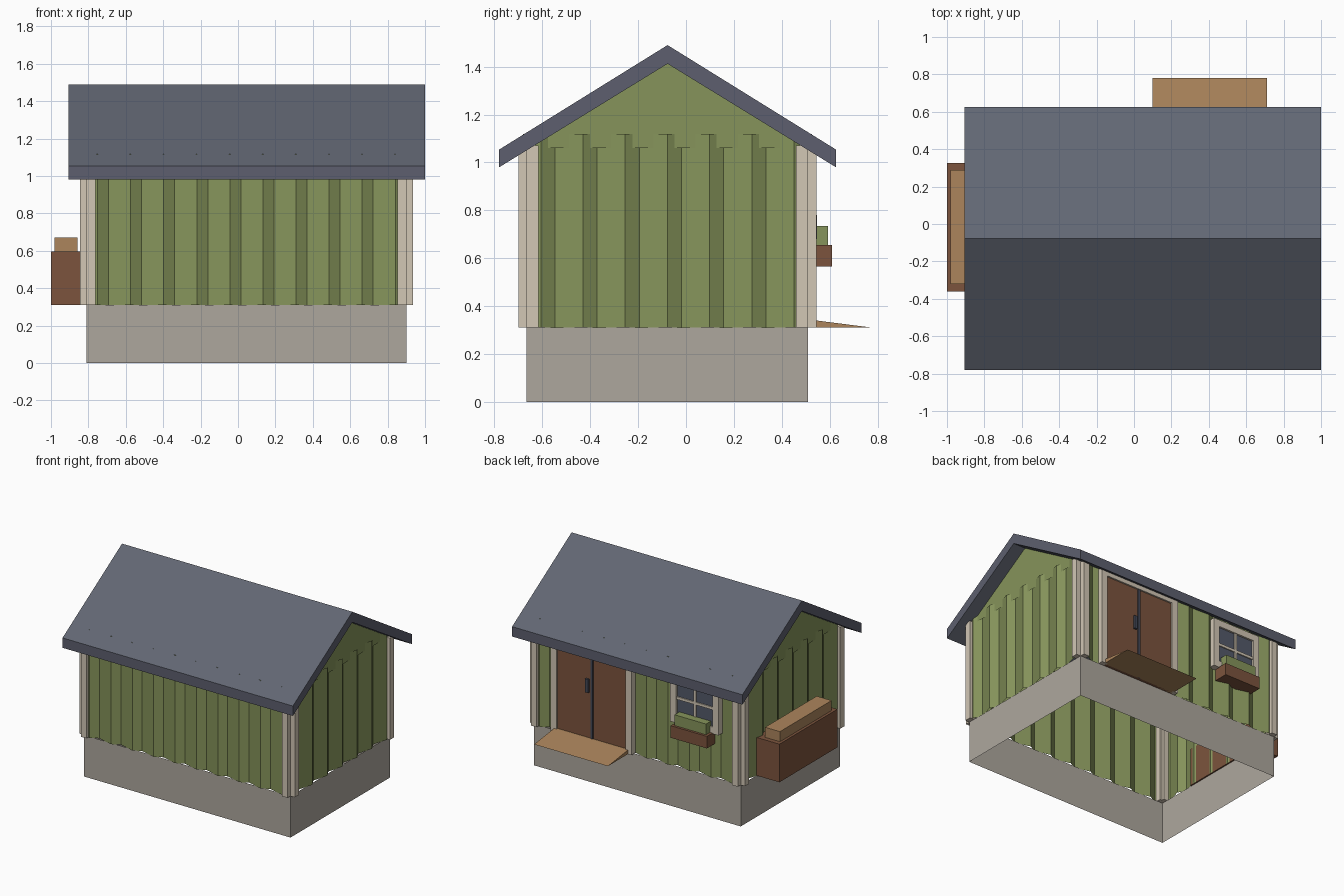
import bpy, math

if "Cube" in bpy.data.objects:
    bpy.data.objects.remove(bpy.data.objects["Cube"])


def mat(name, r, g, b):
    m = bpy.data.materials.new(name)
    lin = [((c / 255 + 0.055) / 1.055) ** 2.4 for c in (r, g, b)]
    m.diffuse_color = (*lin, 1)
    m.use_nodes = True
    m.node_tree.nodes["Principled BSDF"].inputs["Base Color"].default_value = m.diffuse_color
    return m


GREEN = mat("green siding", 134, 148, 91)
STONE = mat("grey foundation", 174, 167, 158)
TRIM = mat("cream trim", 210, 199, 181)
ROOF = mat("slate roof", 98, 103, 115)
EDGE = mat("roof edge", 93, 95, 110)
BROWN = mat("dark brown wood", 124, 84, 61)
TAN = mat("tan wood", 172, 133, 92)
GLASS = mat("window glass", 84, 90, 106)
METAL = mat("dark metal", 68, 72, 86)


def mesh(name, verts, faces, *mats):
    me = bpy.data.meshes.new(name)
    me.from_pydata(verts, [], faces)
    for m in mats:
        me.materials.append(m)
    ob = bpy.data.objects.new(name, me)
    bpy.context.collection.objects.link(ob)
    return ob


def box(name, x0, x1, y0, y1, z0, z1, m):
    v = [(x, y, z) for z in (z0, z1) for x, y in ((x0, y0), (x1, y0), (x1, y1), (x0, y1))]
    f = [(3, 2, 1, 0), (4, 5, 6, 7)] + [(i, (i + 1) % 4, (i + 1) % 4 + 4, i + 4) for i in range(4)]
    return mesh(name, v, f, m)


def prism_x(name, prof, x0, x1, *mats):
    """Extrude a counter-clockwise (y, z) profile along x."""
    n = len(prof)
    v = [(x, y, z) for x in (x0, x1) for y, z in prof]
    f = [tuple(range(n - 1, -1, -1)), tuple(range(n, 2 * n))]
    f += [(i, (i + 1) % n, (i + 1) % n + n, i + n) for i in range(n)]
    return mesh(name, v, f, *mats)


X0, X1, Y0, Y1 = -0.81, 0.90, -0.665, 0.51
FLOOR, RIDGE_Y = 0.31, -0.077
corners = [(X0, Y0), (X1, Y0), (X1, Y1), (X0, Y1)]

# open foundation skirt
mesh("foundation", [(x, y, z) for z in (0, FLOOR) for x, y in corners],
     [(i, (i + 1) % 4, (i + 1) % 4 + 4, i + 4) for i in range(4)], STONE)


# corrugated wall sheets, three facets per wave
def wall(name, a, b):
    dx, dy = b[0] - a[0], b[1] - a[1]
    length = math.hypot(dx, dy)
    dx, dy = dx / length, dy / length
    n = round(length / 0.0588)
    verts = []
    for i in range(n + 1):
        t = length * i / n
        h = 0.019 * math.sin(2 * math.pi * i / 3)
        for z in (FLOOR, 1.118):
            verts.append((a[0] + dx * t + dy * h, a[1] + dy * t - dx * h, z))
    mesh(name, verts, [(2 * i, 2 * i + 2, 2 * i + 3, 2 * i + 1) for i in range(n)], GREEN)


for i, side in enumerate(("front", "right", "back", "left")):
    wall(side + "_wall", corners[i], corners[(i + 1) % 4])

# flat gable ends
for name, x, order in (("right_gable", X1, (0, 1, 2, 3, 4)), ("left_gable", X0, (4, 3, 2, 1, 0))):
    mesh(name, [(x, Y0 + 0.02, 1.06), (x, Y1 - 0.02, 1.06), (x, Y1 - 0.02, 1.085),
                (x, RIDGE_Y, 1.43), (x, Y0 + 0.02, 1.085)], [order], GREEN)

# notched corner trims: one board on each face
for sx, cx in ((-1, X0), (1, X1)):
    for sy, cy in ((-1, Y0), (1, Y1)):
        xs = sorted((cx, cx - sx * 0.047))
        ys = sorted((cy + sy * 0.035, cy - sy * 0.03))
        box("corner_board_long", *xs, *ys, FLOOR, 1.07, TRIM)
        xs = sorted((cx + sx * 0.035, cx - sx * 0.03))
        ys = sorted((cy, cy - sy * 0.05))
        box("corner_board_end", *xs, *ys, FLOOR, 1.07, TRIM)

# roof: chevron profile, sloping tops coloured apart from edges
roof = prism_x("roof", [(-0.78, 0.98), (RIDGE_Y, 1.412), (0.626, 0.98),
                        (0.626, 1.054), (RIDGE_Y, 1.49), (-0.78, 1.054)],
               -0.905, 1.0, ROOF, EDGE)
for p in roof.data.polygons:
    p.material_index = 0 if 0.5 < abs(p.normal.z) else 1

# double door with trim, centre strip, handle and ramp
box("door", 0.115, 0.695, 0.48, 0.531, FLOOR, 1.0, BROWN)
for x in (0.07, 0.69):
    box("door_side_trim", x, x + 0.05, 0.48, 0.545, FLOOR, 1.045, TRIM)
box("door_top_trim", 0.07, 0.74, 0.48, 0.543, 1.0, 1.045, TRIM)
box("door_centre_strip", 0.395, 0.415, 0.52, 0.538, FLOOR, 1.0, METAL)
box("door_handle", 0.428, 0.452, 0.52, 0.547, 0.68, 0.78, METAL)
prism_x("ramp", [(0.50, FLOOR), (0.78, FLOOR), (0.545, 0.34), (0.50, 0.34)], 0.10, 0.71, TAN)

# window with frame and bars
box("window_glass", -0.61, -0.29, 0.48, 0.531, 0.69, 0.98, GLASS)
for x in (-0.65, -0.30):
    box("window_side_frame", x, x + 0.05, 0.48, 0.545, 0.65, 1.02, TRIM)
for z in (0.65, 0.97):
    box("window_cross_frame", -0.60, -0.30, 0.48, 0.545, z, z + 0.05, TRIM)
box("window_upright_bar", -0.46, -0.44, 0.52, 0.54, 0.70, 0.97, TRIM)
box("window_level_bar", -0.60, -0.30, 0.52, 0.539, 0.825, 0.845, TRIM)

# window planter
box("planter_box", -0.60, -0.30, 0.50, 0.61, 0.565, 0.655, BROWN)
box("planter_greenery", -0.58, -0.32, 0.535, 0.592, 0.655, 0.735, GREEN)

# storage bench on the left wall
box("bench_box", -1.0, -0.80, -0.36, 0.325, FLOOR, 0.595, BROWN)
box("bench_lid", -0.98, -0.857, -0.32, 0.29, 0.595, 0.67, TAN)
